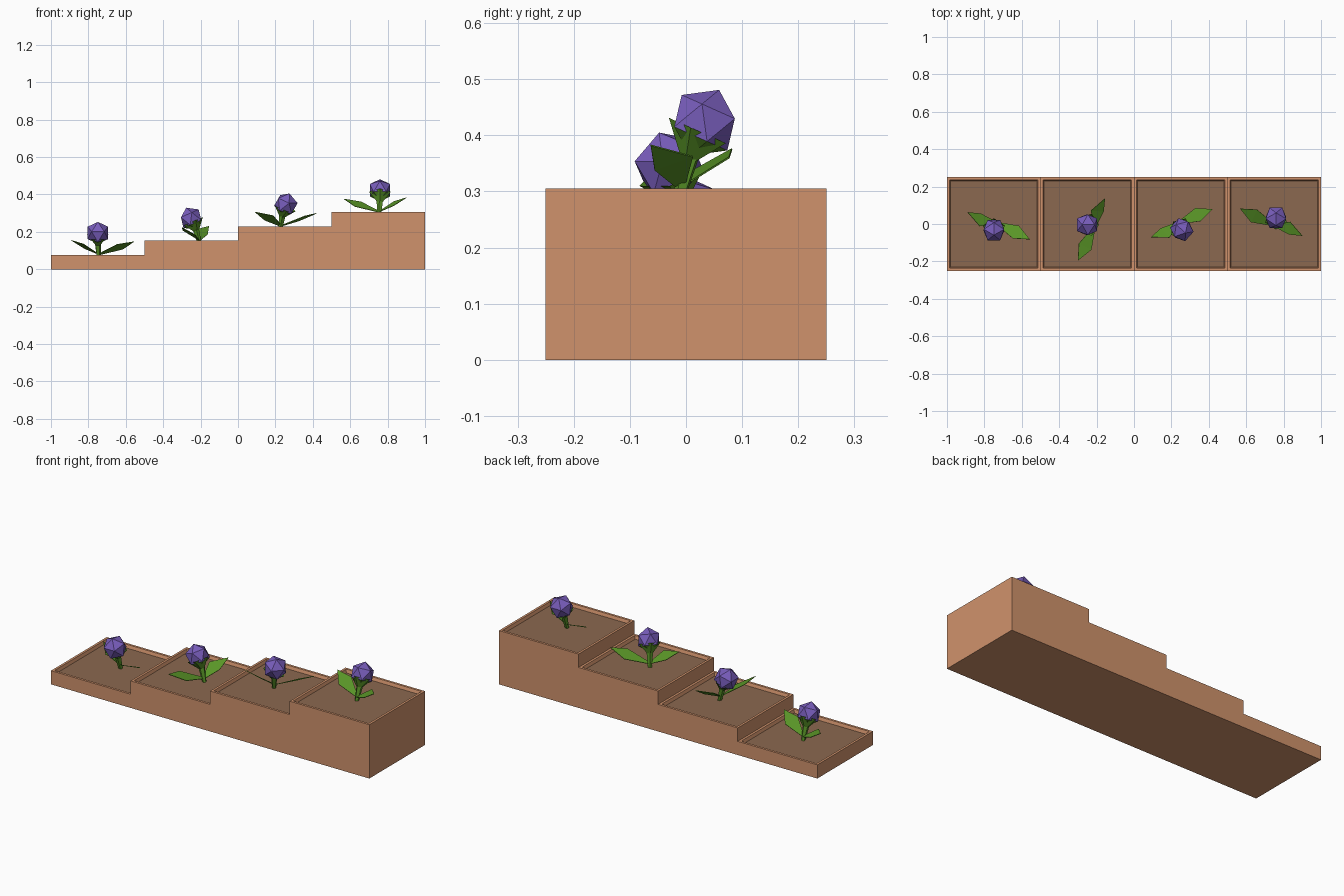
import bpy, bmesh, math
from mathutils import Matrix, Vector

if "Cube" in bpy.data.objects:
    bpy.data.objects.remove(bpy.data.objects["Cube"])


def material(name, rgb):
    m = bpy.data.materials.new(name)
    m.diffuse_color = (*rgb, 1)
    m.use_nodes = True
    m.node_tree.nodes["Principled BSDF"].inputs["Base Color"].default_value = m.diffuse_color
    return m


TERRACOTTA = material("terracotta", (0.63, 0.29, 0.15))
SOIL = material("soil", (0.26, 0.14, 0.08))
GREEN = material("leaf green", (0.10, 0.30, 0.02))
PURPLE = material("petal purple", (0.19, 0.11, 0.50))


def finish(bm, name, mats, matrix=None):
    if matrix is not None:
        bm.transform(matrix)
    bmesh.ops.recalc_face_normals(bm, faces=bm.faces)
    me = bpy.data.meshes.new(name)
    bm.to_mesh(me)
    bm.free()
    for m in mats:
        me.materials.append(m)
    ob = bpy.data.objects.new(name, me)
    bpy.context.collection.objects.link(ob)
    return ob


# planter box: inset rim, sloping inner wall, recessed soil
def planter(name, x, h):
    bm = bmesh.new()
    bmesh.ops.create_cube(bm, size=1, matrix=Matrix.Translation((x, 0, h / 2))
                          @ Matrix.Diagonal((0.5, 0.5, h, 1)))
    top = max(bm.faces, key=lambda f: f.calc_center_median().z)
    bmesh.ops.inset_region(bm, faces=[top], thickness=0.019)
    bmesh.ops.inset_region(bm, faces=[top], thickness=0.008)
    for v in top.verts:
        v.co.z -= 0.018
    top.material_index = 1
    finish(bm, name, [TERRACOTTA, SOIL])


def cone_between(bm, a, b, r1, r2, sides, caps=True):
    a, b = Vector(a), Vector(b)
    d = b - a
    rot = d.to_track_quat('Z', 'Y').to_matrix().to_4x4()
    bmesh.ops.create_cone(bm, cap_ends=caps, segments=sides, radius1=r1, radius2=r2,
                          depth=d.length, matrix=Matrix.Translation((a + b) / 2) @ rot)


# leaf outlines: root, upper edge, tip, lower edge
LEAVES = {
    "short_leaf": [(0.005, -0.012, 0.004), (0.012, 0.008, 0.012), (0.08, 0.02, 0.057),
                   (0.145, -0.055, 0.077), (0.075, -0.048, 0.033)],
    "long_leaf": [(-0.005, -0.004, 0.0), (-0.01, 0.012, 0.01), (-0.097, 0.085, 0.055),
                  (-0.188, 0.09, 0.07), (-0.13, 0.018, 0.03)],
}
HEAD = Vector((0.004, 0.041, 0.117))
R = 0.064
TILT = math.radians(-24)
AXIS = Vector((0, -math.sin(TILT), math.cos(TILT)))


def flower(n, x, y, z, turn):
    place = Matrix.Translation((x, y, z)) @ Matrix.Rotation(math.radians(turn), 4, 'Z')

    # stem
    bm = bmesh.new()
    cone_between(bm, (0, -0.005, -0.02), HEAD - AXIS * R * 0.95, 0.011, 0.018, 5)
    finish(bm, f"stem_{n}", [GREEN], place)

    # bud, green on its lowest faces
    bm = bmesh.new()
    bmesh.ops.create_icosphere(bm, subdivisions=1, radius=R)
    bm.normal_update()
    for f in bm.faces:
        f.material_index = 1 if f.normal.z < -0.5 else 0
    turn_bud = Matrix.Rotation(TILT, 4, 'X') @ Matrix.Rotation(-math.pi / 2, 4, 'Z')
    finish(bm, f"bud_{n}", [PURPLE, GREEN], place @ Matrix.Translation(HEAD) @ turn_bud)

    # sepal cup around the base of the bud
    bm = bmesh.new()
    cone_between(bm, HEAD - AXIS * R * 1.1, HEAD - AXIS * R * 0.28, 0.016, R * 0.96, 5, False)
    finish(bm, f"sepals_{n}", [GREEN], place)

    # two leaves
    for name, pts in LEAVES.items():
        bm = bmesh.new()
        v = [bm.verts.new(p) for p in pts]
        bm.faces.new((v[0], v[1], v[2], v[4]))
        bm.faces.new((v[2], v[3], v[4]))
        ob = finish(bm, f"{name}_{n}", [GREEN], place)
        mod = ob.modifiers.new("thickness", 'SOLIDIFY')
        mod.thickness = 0.003
        mod.offset = 0


# stepped row of four planters, each with one flower: x, y, turn
ROW = [(-0.745, 0.008, 180), (-0.21, -0.008, 90), (0.228, 0.0, -132), (0.755, -0.008, 0)]
for i, (fx, fy, turn) in enumerate(ROW):
    h = 0.0775 + 0.076 * i
    planter(f"planter_{i + 1}", -0.75 + 0.5 * i, h)
    flower(i + 1, fx, fy, h, turn)
